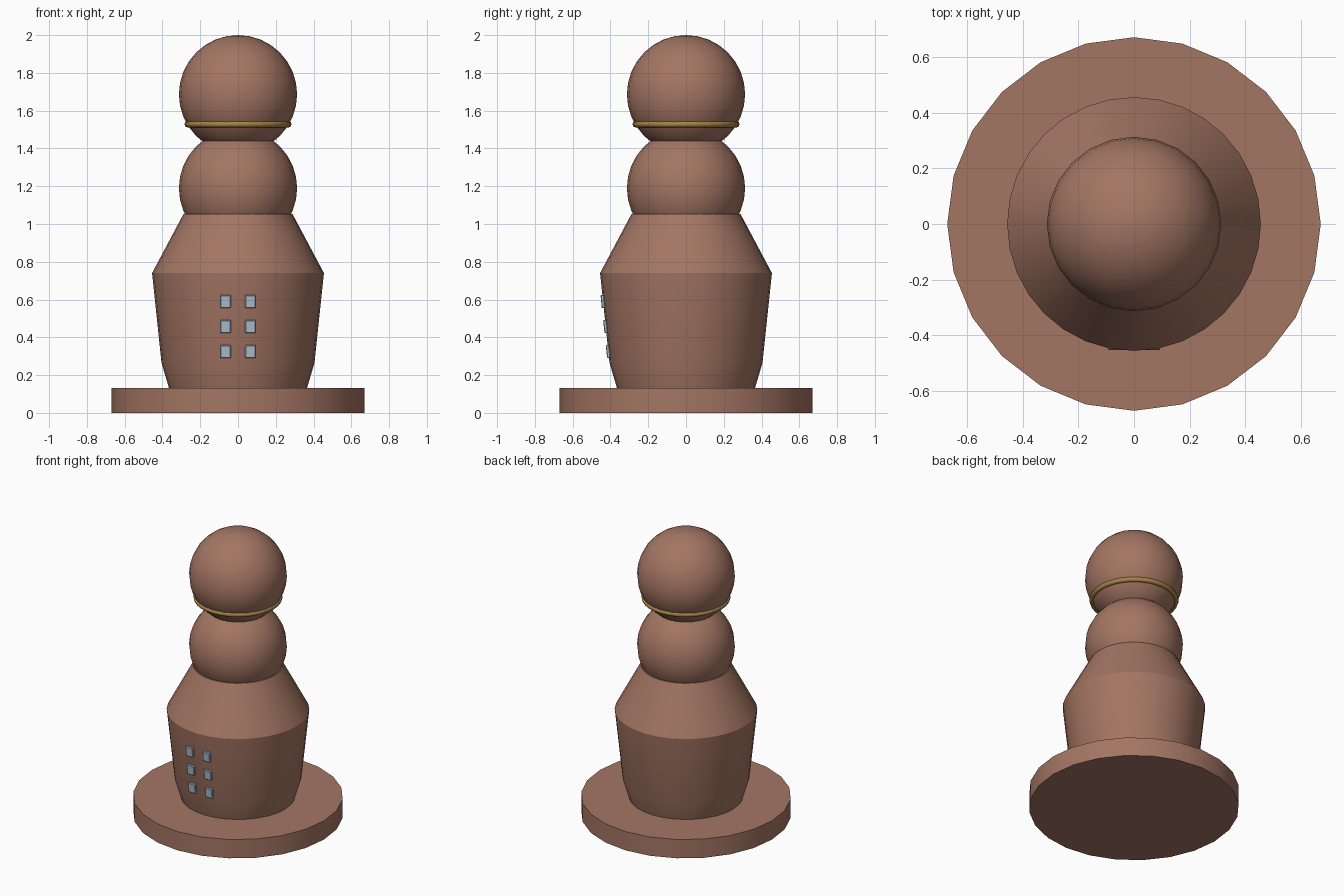
import bpy, bmesh, math
from mathutils import Matrix

if "Cube" in bpy.data.objects:
    bpy.data.objects.remove(bpy.data.objects["Cube"])


def material(name, color):
    m = bpy.data.materials.new(name)
    m.diffuse_color = (*color, 1)
    m.use_nodes = True
    m.node_tree.nodes["Principled BSDF"].inputs["Base Color"].default_value = m.diffuse_color
    return m


BROWN = material("warm brown", (0.37, 0.18, 0.125))
GOLD = material("old gold", (0.37, 0.23, 0.06))
GLASS = material("pale blue grey", (0.42, 0.53, 0.62))


def finish(name, mat, angle=30):
    ob = bpy.context.object
    ob.name = name
    ob.data.materials.append(mat)
    if angle:
        bpy.ops.object.shade_smooth_by_angle(angle=math.radians(angle))
    return ob


def lathe(name, profile, sides, mat):
    """Closed solid of revolution from (radius, height) points."""
    bm = bmesh.new()
    rings = []
    for r, z in profile:
        rings.append([bm.verts.new((r * math.sin(2 * math.pi * i / sides),
                                    r * math.cos(2 * math.pi * i / sides), z))
                      for i in range(sides)])
    for a, b in zip(rings, rings[1:]):
        for i in range(sides):
            j = (i + 1) % sides
            bm.faces.new((a[i], a[j], b[j], b[i]))
    bm.faces.new(rings[0])
    bm.faces.new(rings[-1])
    bmesh.ops.recalc_face_normals(bm, faces=bm.faces)
    me = bpy.data.meshes.new(name)
    bm.to_mesh(me)
    bm.free()
    ob = bpy.data.objects.new(name, me)
    bpy.context.collection.objects.link(ob)
    bpy.ops.object.select_all(action='DESELECT')
    ob.select_set(True)
    bpy.context.view_layer.objects.active = ob
    return finish(name, mat, 25)


# Round plinth and tapered body with sloping shoulders
lathe("base", [(0.67, 0), (0.67, 0.132)], 24, BROWN)
lathe("body", [(0.365, 0.13), (0.405, 0.265), (0.455, 0.74), (0.288, 1.054)], 32, BROWN)

# Two stacked balls
for name, z in (("middle_ball", 1.19), ("head_ball", 1.687)):
    bpy.ops.mesh.primitive_uv_sphere_add(segments=24, ring_count=16, radius=0.313,
                                         location=(0, 0, z))
    finish(name, BROWN)

# Gold band round the neck
bpy.ops.mesh.primitive_torus_add(major_segments=32, minor_segments=8, major_radius=0.267,
                                 minor_radius=0.017, location=(0, 0, 1.528))
finish("neck_band", GOLD, 60)

# Small windows, two columns of three, leaning with the wall
for row, z in enumerate((0.325, 0.457, 0.59)):
    wall = 0.405 + (z - 0.265) * 0.05 / 0.475
    for side, x in (("left", -0.066), ("right", 0.066)):
        bpy.ops.mesh.primitive_cube_add(size=1, location=(x, -wall - 0.001, z))
        ob = finish(f"window_{side}_{row + 1}", GLASS, 0)
        ob.data.transform(Matrix.Rotation(math.radians(6), 4, 'X')
                          @ Matrix.Diagonal((0.056, 0.018, 0.07, 1)))
        bev = ob.modifiers.new("soft_edges", 'BEVEL')
        bev.width = 0.004
        bev.segments = 1
